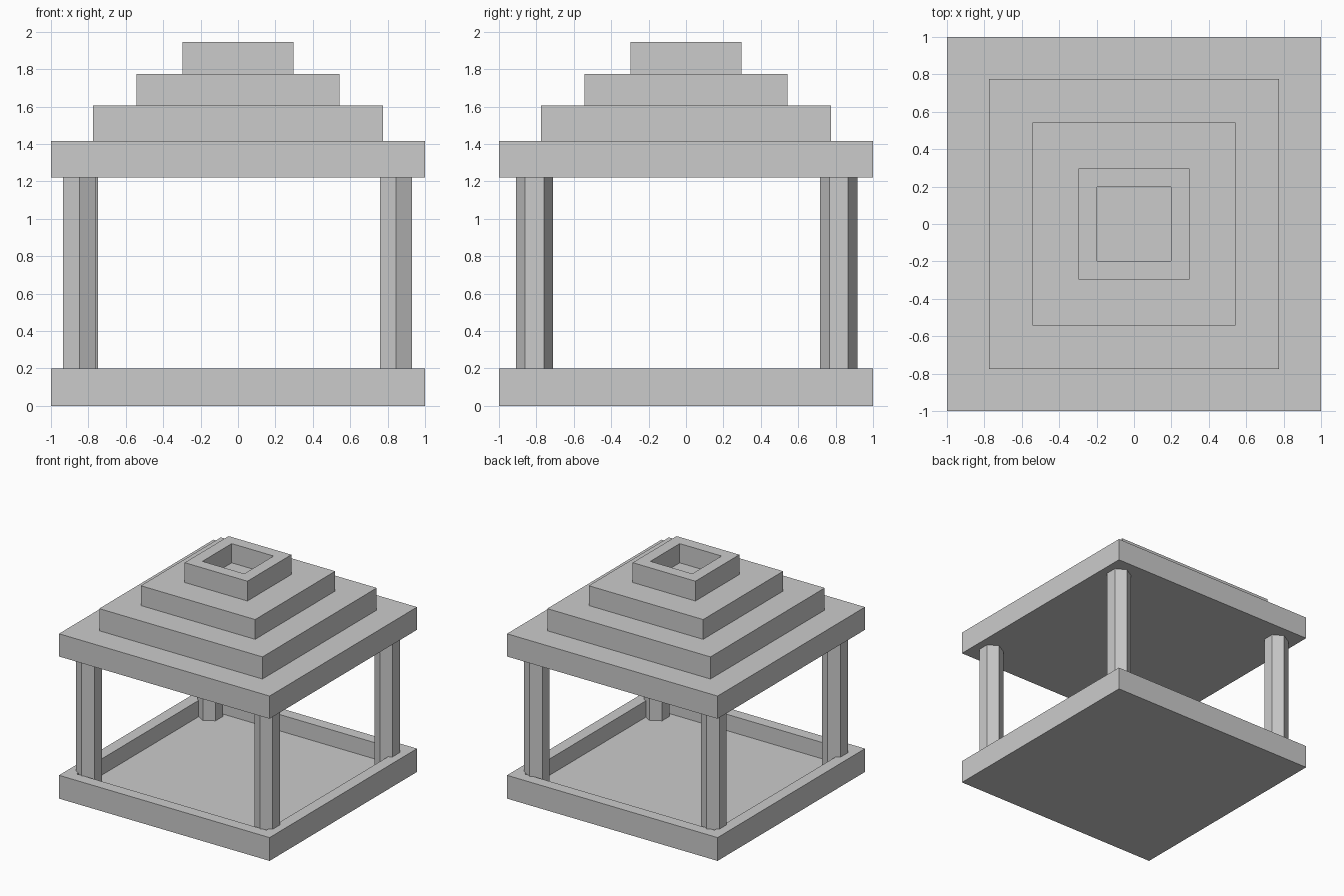
import bpy
import bmesh
from mathutils import Matrix, Vector

cube = bpy.data.objects.get("Cube")
if cube:
    bpy.data.objects.remove(cube, do_unlink=True)

# One plain stone colour
GREY = (0.6, 0.6, 0.6, 1)
stone = bpy.data.materials.new("stone_grey")
stone.use_nodes = True
stone.diffuse_color = GREY
stone.node_tree.nodes["Principled BSDF"].inputs["Base Color"].default_value = GREY


def add_object(name, bm):
    mesh = bpy.data.meshes.new(name)
    bm.to_mesh(mesh)
    bm.free()
    mesh.materials.append(stone)
    obj = bpy.data.objects.new(name, mesh)
    bpy.context.collection.objects.link(obj)
    return obj


def square_slab(name, half, bottom, top, rim=0, depth=0):
    """Square block; a rim and depth sink a recess into its top face."""
    bm = bmesh.new()
    size = Matrix.Diagonal((2 * half, 2 * half, top - bottom, 1))
    place = Matrix.Translation((0, 0, (top + bottom) / 2))
    bmesh.ops.create_cube(bm, size=1, matrix=place @ size)
    if rim:
        lid = max(bm.faces, key=lambda f: f.calc_center_median().z)
        bmesh.ops.inset_region(bm, faces=[lid], thickness=rim)
        walls = bmesh.ops.extrude_face_region(bm, geom=[lid])
        sunk = [v for v in walls["geom"] if isinstance(v, bmesh.types.BMVert)]
        bmesh.ops.translate(bm, verts=sunk, vec=Vector((0, 0, -depth)))
        if lid.is_valid:
            bmesh.ops.delete(bm, geom=[lid], context='FACES')
        bmesh.ops.recalc_face_normals(bm, faces=bm.faces)
    return add_object(name, bm)


def hexagonal_column(name, x, y, bottom, top):
    """Six-sided post with corners pointing to the front and back."""
    bm = bmesh.new()
    place = Matrix.Translation((x, y, (bottom + top) / 2))
    turn = Matrix.Rotation(0.0, 4, 'Z')
    bmesh.ops.create_cone(bm, cap_ends=True, segments=6, radius1=0.1,
                          radius2=0.1, depth=top - bottom, matrix=place @ turn)
    # Make sure a corner lies on the y axis of the post
    if max(v.co.y for v in bm.verts) - y < 0.095:
        bmesh.ops.rotate(bm, verts=bm.verts, cent=(x, y, 0),
                         matrix=Matrix.Rotation(0.5235988, 3, 'Z'))
    return add_object(name, bm)


# Base tray
square_slab("base_tray", 1, 0, 0.2, rim=0.14, depth=0.14)

# Corner columns, running from the tray floor to the roof
columns = {
    "front_right_column": (-0.848, -0.81),
    "front_left_column": (0.845, -0.81),
    "back_right_column": (-0.836, 0.816),
    "back_left_column": (0.845, 0.816),
}
for name, (x, y) in columns.items():
    hexagonal_column(name, x, y, 0.05, 1.23)

# Stepped roof
tiers = [("roof_slab", 1, 1.22), ("lower_tier", 0.775, 1.415),
         ("middle_tier", 0.543, 1.605)]
tops = [1.415, 1.605, 1.775]
for (name, half, bottom), top in zip(tiers, tops):
    square_slab(name, half, bottom, top)

# Open crown on top
square_slab("roof_crown", 0.298, 1.775, 1.945, rim=0.14, depth=0.165)
